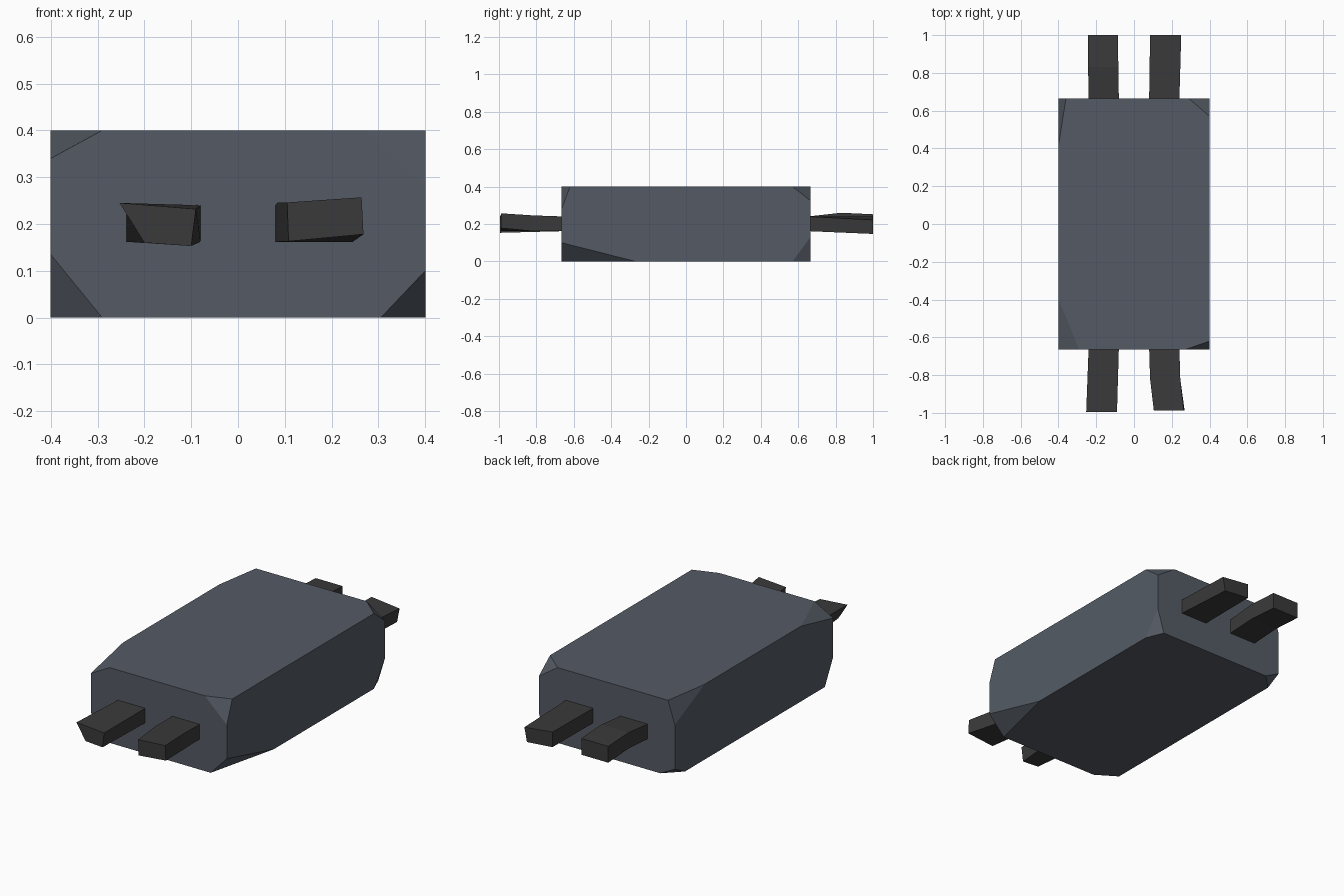
import bpy, bmesh

if "Cube" in bpy.data.objects:
    bpy.data.objects.remove(bpy.data.objects["Cube"])

def material(name, rgb):
    m = bpy.data.materials.new(name)
    m.diffuse_color = (*rgb, 1)
    m.use_nodes = True
    m.node_tree.nodes["Principled BSDF"].inputs["Base Color"].default_value = m.diffuse_color
    return m

slate = material("slate grey", (0.09, 0.105, 0.13))
black = material("charcoal", (0.042, 0.042, 0.042))

def add_object(name, bm, mat):
    bmesh.ops.recalc_face_normals(bm, faces=bm.faces)
    mesh = bpy.data.meshes.new(name)
    bm.to_mesh(mesh)
    bm.free()
    mesh.materials.append(mat)
    ob = bpy.data.objects.new(name, mesh)
    bpy.context.collection.objects.link(ob)

# Body: a block with every corner chipped off by its own amount
HX, HY, H = 0.4, 0.665, 0.4
chips = {  # (x side, y side, top?): chip length along x, y, z
    (-1, -1, 1): (.11, .27, .06), (1, -1, 1): (.13, .045, .12),
    (-1, -1, 0): (.11, .07, .135), (1, -1, 0): (.095, .395, .10),
    (-1, 1, 1): (.04, .25, .12), (1, 1, 1): (.11, .095, .075),
    (-1, 1, 0): (.085, .085, .045), (1, 1, 0): (.04, .095, .13),
}
bm = bmesh.new()
for (sx, sy, top), (dx, dy, dz) in chips.items():
    x, y, z = sx * HX, sy * HY, top * H
    bm.verts.new((x - sx * dx, y, z))
    bm.verts.new((x, y - sy * dy, z))
    bm.verts.new((x, y, z + (-dz if top else dz)))
bmesh.ops.convex_hull(bm, input=bm.verts)
bmesh.ops.dissolve_limit(bm, angle_limit=0.01, verts=bm.verts, edges=bm.edges)
add_object("body", bm, slate)

# Prongs: four-sided bars lofted through sections
def prong(name, sections):
    bm = bmesh.new()
    rings = [[bm.verts.new((x, y, z)) for x, z in pts] for y, pts in sections]
    for a, b in zip(rings, rings[1:]):
        for i in range(4):
            j = (i + 1) % 4
            bm.faces.new((a[i], a[j], b[j], b[i]))
    bm.faces.new(rings[0])
    bm.faces.new(rings[-1][::-1])
    add_object(name, bm, black)

def box(x0, x1, z0, z1):
    return [(x0, z0), (x1, z0), (x1, z1), (x0, z1)]

left, right = box(-.24, -.08, .162, .24), box(.08, .24, .162, .24)
prong("front_left_prong", [(-.65, left),
      (-.995, [(-.2, .16), (-.1, .153), (-.09, .232), (-.253, .245)])])
prong("front_right_prong", [(-.65, right), (-.82, box(.085, .245, .162, .246)),
      (-.988, [(.108, .163), (.268, .178), (.264, .257), (.105, .246)])])
prong("back_left_prong", [(.65, left), (.83, box(-.243, -.083, .175, .26)),
      (1.0, box(-.243, -.085, .165, .252))])
prong("back_right_prong", [(.65, right),
      (1.0, [(.085, .16), (.235, .147), (.25, .222), (.085, .24)])])
